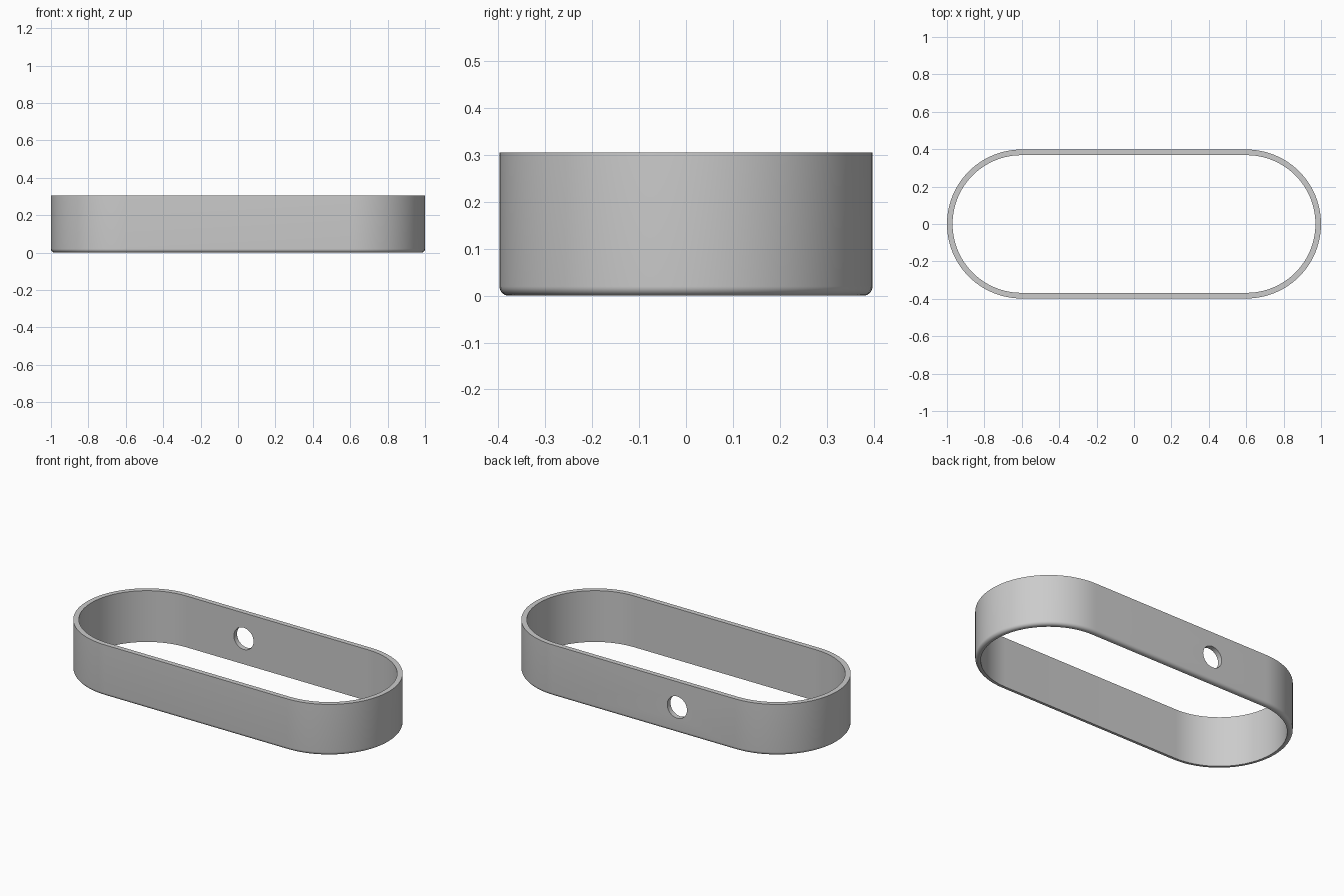
import bpy
import bmesh
from math import cos, sin, pi

if "Cube" in bpy.data.objects:
    bpy.data.objects.remove(bpy.data.objects["Cube"])

HALF_STRAIGHT = 0.602   # half length of the flat walls
RADIUS = 0.398          # outer end radius
WALL = 0.03
HEIGHT = 0.306
FILLET = 0.02
END_STEPS = 48
HOLE_X, HOLE_RADIUS = -0.22, 0.065

grey = bpy.data.materials.new("plain grey")
grey.use_nodes = True
colour = (0.6, 0.6, 0.6, 1)
grey.diffuse_color = colour
grey.node_tree.nodes["Principled BSDF"].inputs["Base Color"].default_value = colour


def rounded_loop(bm, radius, z):
    """Stadium-shaped ring of vertices, anticlockwise."""
    ring = []
    for side in (1, -1):
        for i in range(END_STEPS + 1):
            a = -pi / 2 + pi * i / END_STEPS
            ring.append(bm.verts.new((side * (HALF_STRAIGHT + radius * cos(a)),
                                      side * radius * sin(a), z)))
    return ring


# Wall section: inner face, top rim, outer face, rounded lower outer edge
section = [(RADIUS - WALL, 0), (RADIUS - WALL, HEIGHT), (RADIUS, HEIGHT)]
for i in range(9):
    a = pi / 2 * i / 8
    section.append((RADIUS - FILLET + FILLET * cos(a), FILLET - FILLET * sin(a)))

bm = bmesh.new()
rings = [rounded_loop(bm, r, z) for r, z in section]
for k, ring in enumerate(rings):
    following = rings[(k + 1) % len(rings)]
    for i in range(len(ring)):
        j = (i + 1) % len(ring)
        bm.faces.new((ring[i], ring[j], following[j], following[i]))
bmesh.ops.recalc_face_normals(bm, faces=bm.faces)
mesh = bpy.data.meshes.new("band")
bm.to_mesh(mesh)
bm.free()
mesh.materials.append(grey)
band = bpy.data.objects.new("band", mesh)
bpy.context.collection.objects.link(band)

# Round hole through the back wall
bpy.ops.mesh.primitive_cylinder_add(vertices=64, radius=HOLE_RADIUS, depth=0.2,
                                    location=(HOLE_X, RADIUS, HEIGHT / 2),
                                    rotation=(pi / 2, 0, 0))
cutter = bpy.context.object
cutter.name = "hole_cutter"
cutter.hide_render = True
cutter.data.materials.append(grey)

bpy.ops.object.select_all(action='DESELECT')
band.select_set(True)
bpy.context.view_layer.objects.active = band
cut = band.modifiers.new("hole", 'BOOLEAN')
cut.operation = 'DIFFERENCE'
cut.solver = 'EXACT'
cut.object = cutter
bpy.ops.object.modifier_apply(modifier=cut.name)
bpy.data.objects.remove(cutter)

bpy.ops.object.shade_smooth_by_angle(angle=pi / 6)
